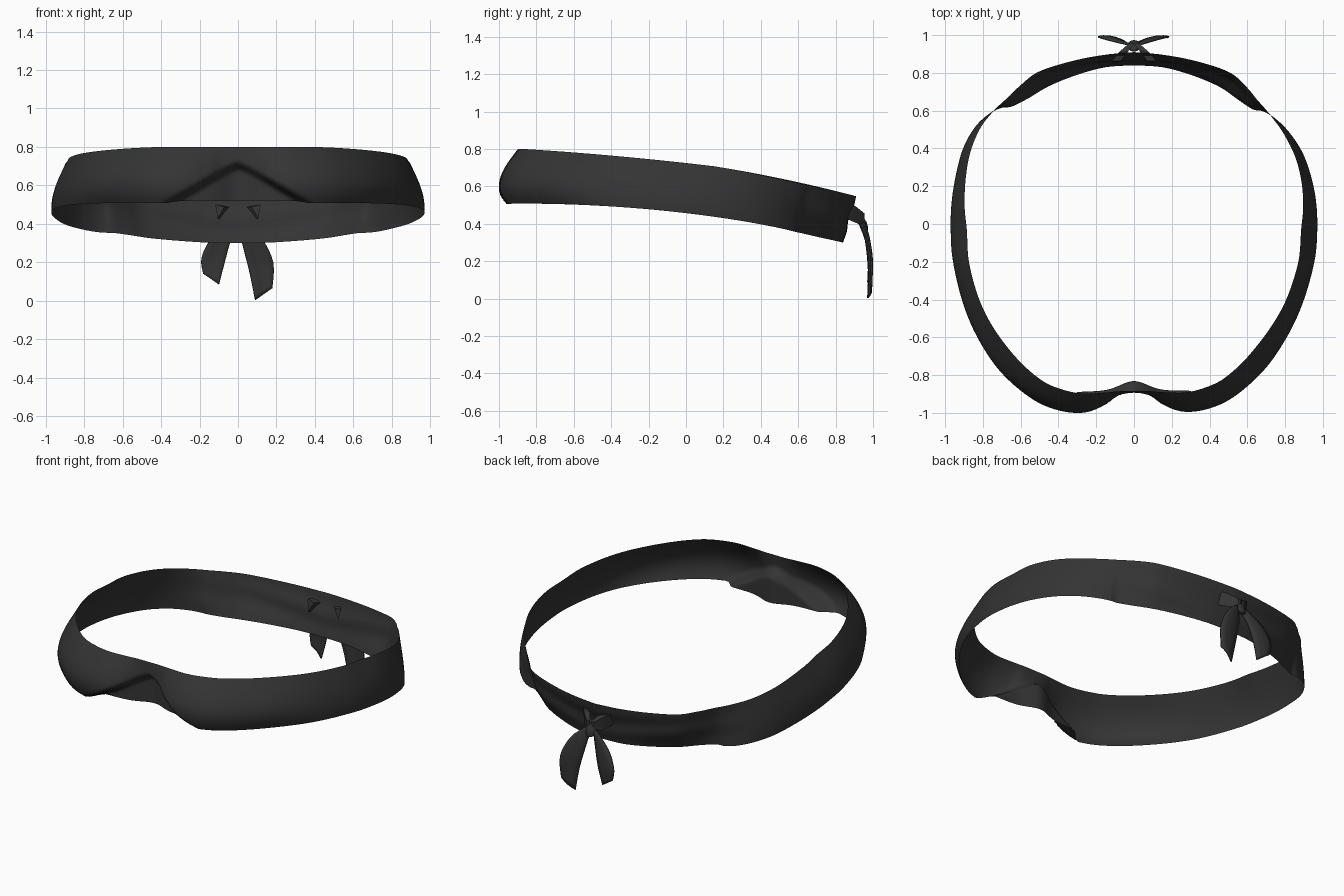
import bpy, bmesh, math
from mathutils import Vector

if "Cube" in bpy.data.objects:
    bpy.data.objects.remove(bpy.data.objects["Cube"])

cloth = bpy.data.materials.new("charcoal cloth")
cloth.diffuse_color = (0.034, 0.034, 0.034, 1)
cloth.use_nodes = True
cloth.node_tree.nodes["Principled BSDF"].inputs["Base Color"].default_value = cloth.diffuse_color


def make_object(name, verts, faces, angle=50, thickness=0):
    me = bpy.data.meshes.new(name)
    me.from_pydata(verts, [], faces)
    bm = bmesh.new()
    bm.from_mesh(me)
    bmesh.ops.remove_doubles(bm, verts=bm.verts, dist=0.0001)
    bmesh.ops.recalc_face_normals(bm, faces=bm.faces)
    bm.to_mesh(me)
    bm.free()
    me.materials.append(cloth)
    ob = bpy.data.objects.new(name, me)
    bpy.context.collection.objects.link(ob)
    if thickness:
        mod = ob.modifiers.new("thickness", "SOLIDIFY")
        mod.thickness, mod.offset = thickness, 0
    bpy.context.view_layer.objects.active = ob
    ob.select_set(True)
    bpy.ops.object.shade_smooth_by_angle(angle=math.radians(angle))
    ob.select_set(False)
    return ob


def grid_faces(rows, cols, closed=False):
    last = rows if closed else rows - 1
    return [(i * cols + j, i * cols + j + 1,
             (i + 1) % rows * cols + j + 1, (i + 1) % rows * cols + j)
            for i in range(last) for j in range(cols - 1)]


def smoothstep(t):
    t = min(max(t, 0), 1)
    return t * t * (3 - 2 * t)


def spline(pts, steps):
    """Smooth curve through points, including the last one."""
    out = []
    for i in range(len(pts) - 1):
        a, b, c, d = (Vector(pts[min(max(k, 0), len(pts) - 1)])
                      for k in (i - 1, i, i + 1, i + 2))
        for s in range(steps):
            t = s / steps
            out.append(0.5 * (2 * b + (c - a) * t + (2 * a - 5 * b + 4 * c - d) * t * t
                              + (3 * b - a - 3 * c + d) * t ** 3))
    return out + [Vector(pts[-1])]


# Half of the band, front to back: lower edge x, y and upper edge x, y
stations = [
    (0, -.90, 0, -.885), (.08, -.915, .08, -.885), (.16, -.965, .15, -.89),
    (.28, -.995, .27, -.892), (.42, -.97, .38, -.865), (.55, -.90, .48, -.815),
    (.7, -.76, .60, -.705), (.82, -.58, .725, -.545), (.9, -.4, .81, -.39),
    (.955, -.2, .87, -.2), (.97, -.05, .885, -.03), (.967, .1, .897, .1),
    (.945, .25, .89, .25), (.905, .4, .865, .385), (.84, .515, .815, .505),
    (.765, .585, .755, .585), (.70, .615, .71, .632), (.645, .622, .665, .672),
    (.56, .665, .60, .735), (.45, .73, .505, .806), (.3, .79, .33, .862),
    (.15, .83, .16, .895), (0, .84, 0, .91)]
ROWS = 20


def band_column(s):
    bx, by, tx, ty = s
    z_top = .73 - .139 * ty - .068 * ty * ty - .01 * max(0, 1 - ((ty + .35) / .5) ** 2)
    front = smoothstep((-by - .3) / .5)
    back = smoothstep((by - .5) / .25)
    z_low = .457 - .118 * by - .0684 * by * by - .01 * back
    col = []
    for j in range(ROWS + 1):
        t = j / ROWS
        f = math.sin(t * math.pi / 2 * (1.08 + .37 * front))
        tuck = .6 * smoothstep(abs(bx) / .5)
        f = f * (1 - back) + (t + tuck * (t * t - t)) * back
        x, y = tx + (bx - tx) * f, ty + (by - ty) * f
        z = z_top + (z_low - z_top) * t
        # recess below the arched front fold
        if by < -.8 and abs(x) < .4:
            fold = .745 - .225 * math.sqrt((x / .37) ** 2 + .006)
            blend = smoothstep((fold - z) / .06)
            y += (-.882 + .05 * math.exp(-(x / .1) ** 2) - y) * blend
            z += .012 * t * blend
        # gathered cloth near the knot
        wrinkle = .006 * back * math.sin(t * 3 * math.pi + 5 * x)
        y += wrinkle * math.sin(math.pi * t)
        col.append((x, y, z))
    return col


def skew(p):
    """Uneven fit: tighter at the right rear side, looser at the front left."""
    x, y, z = p
    r = math.hypot(x, y)
    k = 1
    if x > 0:
        a = math.degrees(math.atan2(y, x))
        k -= .034 / r * math.exp(-((a - 34) / 15) ** 2)
    elif y < 0:
        k += .02 / r * (2 * x * y / r ** 2) ** 2
    return (x * k, y * k, z)


half = [band_column(s) for s in spline(stations, 6)]
loop = half + [[(-x, y, z) for x, y, z in c] for c in half[-2:0:-1]]
make_object("headband", [skew(v) for c in loop for v in c],
            grid_faces(len(loop), ROWS + 1, True), 60)

# Hanging tails: inner and outer edges as x, z
tail_y = [.945, .972, .988, .984]
tails = {
    "long_tail": (1, [(.01, .38), (.02, .31), (.06, .15), (.09, .003)],
                  [(.03, .41), (.12, .33), (.183, .2), (.178, .065)]),
    "short_tail": (-1, [(.01, .38), (.04, .31), (.07, .2), (.1, .085)],
                   [(.03, .41), (.14, .32), (.19, .22), (.18, .14)])}
for name, (side, inner, outer) in tails.items():
    edge_a = spline([(x, y - .012, z) for (x, z), y in zip(inner, tail_y)], 4)
    edge_b = spline([(x, y + .003, z) for (x, z), y in zip(outer, tail_y)], 4)
    verts = []
    for a, b in zip(edge_a, edge_b):
        for j in range(5):
            p = a.lerp(b, j / 4)
            p.y += .011 * math.sin(math.pi * j / 4)
            verts.append((side * p.x, p.y, p.z))
    make_object(name, verts, grid_faces(len(edge_a), 5), 50, .008)

# Bow ears that pass through the band beside the knot
for name, side in (("right_ear", 1), ("left_ear", -1)):
    rings = [[(.118, .862, .5), (.07, .862, .488), (.105, .85, .43)],
             [(.085, .905, .495), (.03, .915, .485), (.065, .92, .40)],
             [(.028, .955, .455), (0, .955, .45), (.015, .955, .40)]]
    verts = [(side * x, y, z) for r in rings for x, y, z in r]
    faces = [(0, 1, 2), (6, 7, 8)]
    for r in (0, 3):
        faces += [(r + k, r + (k + 1) % 3, r + 3 + (k + 1) % 3, r + 3 + k) for k in range(3)]
    make_object(name, verts, faces, 30)

# Knot
bm = bmesh.new()
bmesh.ops.create_uvsphere(bm, u_segments=10, v_segments=6, radius=1)
knot_verts = [(v.co.x * .036, .943 + v.co.y * .024 - v.co.z * .02, .405 + v.co.z * .05)
              for v in bm.verts]
knot_faces = [[v.index for v in f.verts] for f in bm.faces]
bm.free()
make_object("knot", knot_verts, knot_faces, 40)
